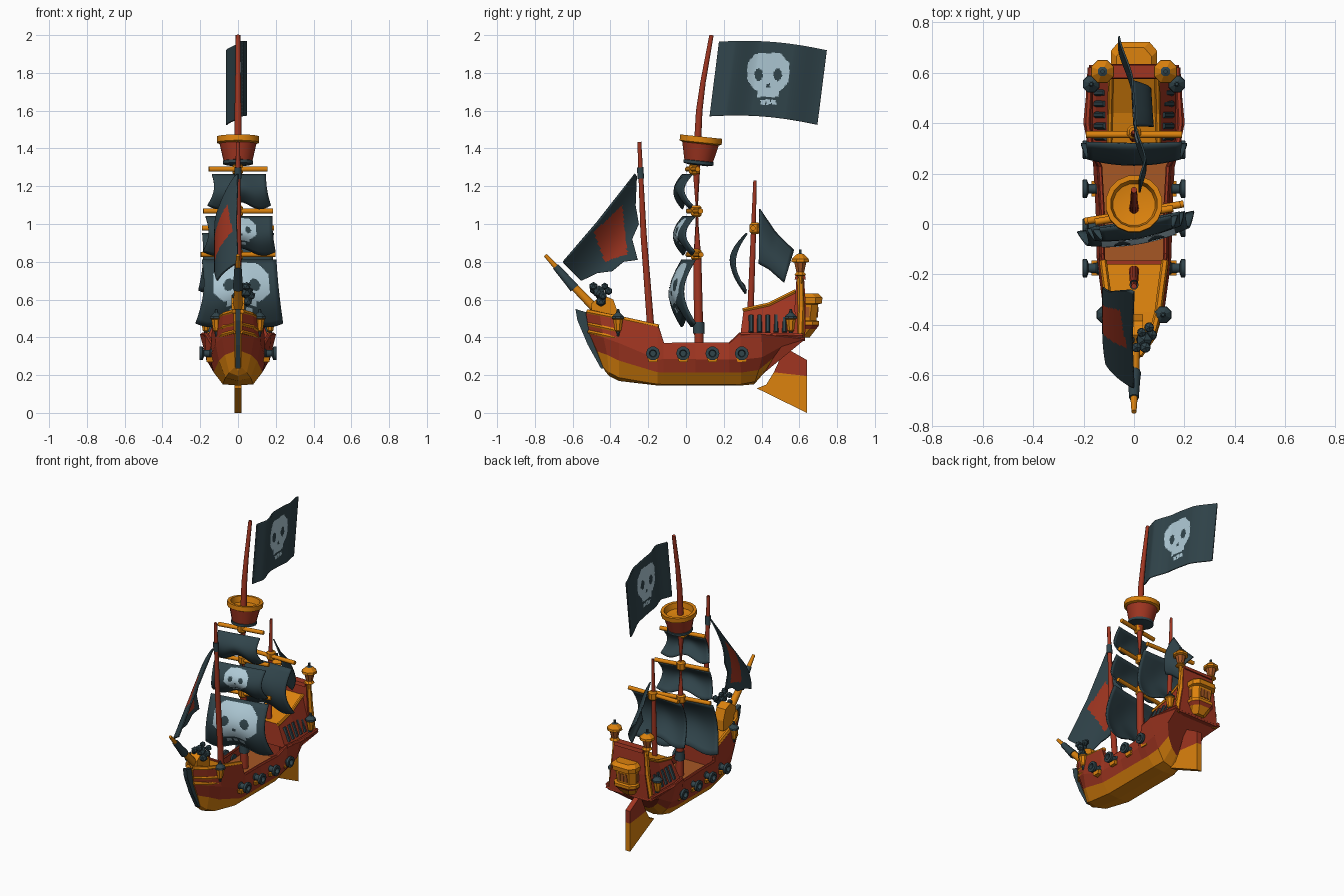
import bpy, bmesh, math
from mathutils import Vector, Matrix

if "Cube" in bpy.data.objects:
    bpy.data.objects.remove(bpy.data.objects["Cube"])

def mat(name, rgb):
    m = bpy.data.materials.new(name)
    m.diffuse_color = (*rgb, 1)
    m.use_nodes = True
    m.node_tree.nodes["Principled BSDF"].inputs["Base Color"].default_value = m.diffuse_color
    return m

OCHRE = mat("ochre wood", (0.72, 0.225, 0.004))
RED = mat("red wood", (0.35, 0.036, 0.015))
SLATE = mat("dark slate", (0.03, 0.058, 0.07))
PALE = mat("pale emblem", (0.42, 0.58, 0.66))
DECK = mat("deck brown", (0.38, 0.095, 0.018))

def make(name, bm, mats, smooth=False, thick=0, offset=0):
    bmesh.ops.recalc_face_normals(bm, faces=bm.faces)
    me = bpy.data.meshes.new(name)
    bm.to_mesh(me)
    bm.free()
    ob = bpy.data.objects.new(name, me)
    bpy.context.collection.objects.link(ob)
    for m in mats:
        me.materials.append(m)
    if smooth:
        bpy.context.view_layer.objects.active = ob
        ob.select_set(True)
        bpy.ops.object.shade_smooth_by_angle(angle=math.radians(40))
        ob.select_set(False)
    if thick:
        s = ob.modifiers.new("thickness", 'SOLIDIFY')
        s.thickness, s.offset = thick, offset
    return ob

def loft(name, rings, mats, closed=True, rule=None, **kw):
    bm = bmesh.new()
    vs = [[bm.verts.new(p) for p in r] for r in rings]
    n = len(rings[0])
    for a, b in zip(vs, vs[1:]):
        for i in range(n if closed else n - 1):
            j = (i + 1) % n
            f = bm.faces.new((a[i], a[j], b[j], b[i]))
            if rule:
                f.material_index = rule(i, f.calc_center_median())
    for r in (vs[0], vs[-1]):
        f = bm.faces.new(r)
        if rule:
            f.material_index = rule(-1, f.calc_center_median())
    return make(name, bm, mats, **kw)

def tube(name, pts, radii, m, n=10):
    pts = [Vector(p) for p in pts]
    rings = []
    for i, p in enumerate(pts):
        d = pts[min(i + 1, len(pts) - 1)] - pts[max(i - 1, 0)]
        q = d.to_track_quat('Z', 'Y')
        rings.append([p + q @ Vector((radii[i] * math.cos(t), radii[i] * math.sin(t), 0))
                      for t in (2 * math.pi * k / n for k in range(n))])
    return loft(name, rings, [m], smooth=n > 8)

def lathe(name, prof, loc, mats, n=8, rot=None, rule=None):
    M = Matrix.Translation(loc) @ (rot or Matrix())
    rings = [[M @ Vector((r * math.cos(t), r * math.sin(t), z))
              for t in (2 * math.pi * (k + .5) / n for k in range(n))] for r, z in prof]
    inv = M.inverted()
    rr = (lambda i, c: rule((inv @ c).z)) if rule else None
    return loft(name, rings, mats, rule=rr, smooth=n > 8)

def slab(name, yz, half, mats):
    return loft(name, [[(x, y, z) for y, z in yz] for x in (-half, half)], mats)

def section(*pts):  # half section (x, y, z) from keel up, mirrored to a full ring
    return [(-x, y, z) for x, y, z in pts[:0:-1]] + list(pts)

def sheet(name, f, nu, nv, mats, rule=None, keep=None, thick=0.008):
    bm = bmesh.new()
    g = [[bm.verts.new(f(i / nu, j / nv)) for j in range(nv + 1)] for i in range(nu + 1)]
    for i in range(nu):
        for j in range(nv):
            u, v = (i + .5) / nu, (j + .5) / nv
            if keep and not keep(u, v):
                continue
            fc = bm.faces.new((g[i][j], g[i + 1][j], g[i + 1][j + 1], g[i][j + 1]))
            if rule:
                fc.material_index = int(rule(u, v))
    return make(name, bm, mats, smooth=True, thick=thick)

def emblem(p, q):  # skull mask on a -1..1 square
    p = abs(p)
    head = (p / .97) ** 4 + ((q - .28) / .72) ** 4 < 1 and p + abs(q - .28) < 1.3
    jaw = p < .5 and -.66 < q < 0
    teeth = p < .36 and -.95 < q < -.76 and not .1 < p < .15
    eye = ((p - .44) / .19) ** 2 + ((q - .18) / .23) ** 2 < 1
    nose = p < .09 and -.3 < q < -.15
    return (head or jaw or teeth) and not eye and not nose

# hull: planked shell, ochre below the colour line
mid = lambda y, w, rail, rz: section((0, y, .157), (.075, y, .162), (.118, y, .22), (w, y, .285), (rail, y, rz))
hull = [section((0, -.42, .23), (.012, -.43, .25), (.014, -.46, .33), (.014, -.5, .42), (.02, -.52, .53)),
        section((0, -.4, .205), (.04, -.4, .22), (.06, -.41, .31), (.075, -.43, .40), (.07, -.45, .515)),
        section((0, -.35, .18), (.06, -.35, .195), (.09, -.35, .28), (.108, -.35, .37), (.098, -.35, .495)),
        mid(-.15, .135, .125, .455), mid(-.12, .137, .125, .362), mid(.05, .14, .125, .362),
        mid(.23, .15, .135, .365), mid(.29, .157, .165, .42),
        section((0, .355, .162), (.06, .36, .175), (.115, .38, .235), (.16, .4, .30), (.19, .4, .42)),
        section((0, .405, .22), (.05, .425, .25), (.1, .455, .30), (.14, .50, .36), (.175, .625, .40))]
loft("hull", hull, [RED, OCHRE], closed=False, rule=lambda i, c: int(2 <= i <= 5 or i == -1 and c.y < 0),
     thick=.012, offset=-1)

# decks and bulkhead
def deck(name, st, m):
    loft(name, [[(-x, y, z), (x, y, z), (x, y, z - .02), (-x, y, z - .02)] for x, y, z in st], [m])
deck("main_deck", [(.125, -.16, .31), (.128, .1, .31), (.135, .32, .31)], DECK)
deck("fore_deck", [(.014, -.49, .475), (.062, -.44, .46), (.09, -.35, .45), (.12, -.15, .42)], OCHRE)
slab("fore_bulkhead", [(-.16, .3), (-.145, .3), (-.145, .43), (-.16, .43)], .12, [RED])

# rails along hull edges
for s in (-1, 1):
    tube("fore_rail", [(s * .02, -.52, .535), (s * .07, -.45, .52), (s * .096, -.35, .5), (s * .123, -.145, .455)],
         [.015] * 4, OCHRE, 6)
    for dz in (.05, .09):
        tube("bow_wale", [(s * .018, -.515, .52 - dz), (s * .077, -.445, .505 - dz), (s * .103, -.36, .485 - dz)],
             [.011] * 3, OCHRE, 6)
    tube("mid_rail", [(s * .122, -.15, .45), (s * .125, -.12, .364), (s * .125, .05, .364), (s * .135, .23, .366),
                      (s * .168, .29, .42)], [.009] * 5, RED, 6)
    # quarterdeck ledge, railing bars and top trim
    tube("stern_ledge", [(s * .17, .29, .415), (s * .185, .4, .415), (s * .172, .62, .41)], [.012] * 3, RED, 6)
    for k in range(5):
        y = .345 + k * .044
        tube("rail_bar", [(s * .15, y, .425), (s * .112, y, .515)], [.014] * 2, SLATE, 6)
    tube("quarter_trim", [(s * .098, .3, .545), (s * .095, .44, .575), (s * .092, .58, .645)], [.011] * 3, OCHRE, 6)

# quarterdeck with inward sloping walls
quarter = [[(-.165, y0, .40), (.165, y0, .40), (.15, y0, .43), (w, y, z), (-w, y, z), (-.15, y0, .43)]
           for y0, y, z, w in ((.29, .305, .545, .095), (.44, .44, .575, .093), (.61, .58, .645, .09))]
loft("quarterdeck", quarter, [RED, OCHRE], rule=lambda i, c: int(i == 3))
slab("quarter_underside", [(.30, .30), (.30, .42), (.61, .42), (.50, .37), (.45, .31)], .11, [RED])

# stern wall, trimmed with ochre
loft("stern_wall", [[(-w, a, z), (w, a, z), (w, b, z), (-w, b, z)] for w, a, b, z in
                    ((.155, .58, .63, .38), (.13, .575, .635, .56), (.115, .585, .625, .715))], [RED])
slab("stern_cap", [(.575, .705), (.635, .705), (.63, .728), (.58, .728)], .11, [RED])
for s in (-1, 1):
    tube("stern_trim", [(s * .155, .605, .38), (s * .13, .61, .56), (s * .117, .605, .71)], [.018] * 3, OCHRE, 6)

# stern gallery with windows
gal = [(.40, .655, .05), (.445, .69, .07), (.465, .705, .085), (.485, .705, .085), (.49, .69, .075),
       (.575, .70, .08), (.58, .72, .09), (.61, .722, .092), (.632, .70, .07)]
loft("stern_gallery", [[(-w, .61, z), (-w, d - .035, z), (-w + .03, d, z), (w - .03, d, z), (w, d - .035, z), (w, .61, z)]
                       for z, d, w in gal], [OCHRE, RED], rule=lambda i, c: int(.445 < c.z < .465))
for x in (-.026, 0, .026):
    slab("gallery_window", [(.69, .505), (.6975, .505), (.7025, .56), (.69, .56)], .009, [DECK]).location.x = x
for s in (-1, 1):
    slab("side_window", [(.63, .505), (.655, .505), (.655, .56), (.63, .56)], .003, [DECK]).location.x = s * .078

# rudder
slab("rudder_lower", [(.375, .13), (.425, .15), (.465, .215), (.64, .195), (.64, 0)], .018, [OCHRE])
slab("rudder_upper", [(.465, .215), (.525, .345), (.64, .28), (.64, .195)], .018, [RED])

# dark cutwater and bowsprit
slab("cutwater", [(-.585, .55), (-.52, .53), (-.50, .44), (-.415, .235), (-.45, .235), (-.52, .36), (-.575, .49)],
     .014, [SLATE])
tube("bowsprit", [(0, -.42, .49), (0, -.6, .675), (0, -.745, .835)], [.026, .021, .01], OCHRE)
tube("bowsprit_sleeve", [(0, -.59, .66), (0, -.625, .70), (0, -.69, .775)], [.028, .024, .019], SLATE)
slab("bow_block", [(-.50, .53), (-.50, .58), (-.44, .625), (-.385, .60), (-.36, .53), (-.36, .46), (-.48, .46)], .035, [OCHRE])

# dark cluster ornament on the bow
bm = bmesh.new()
for x, y, z, r in ((.04, -.46, .64, .035), (.07, -.44, .62, .024), (.01, -.49, .65, .022), (.045, -.49, .67, .024),
                   (.06, -.41, .645, .022), (.03, -.43, .67, .02), (-.015, -.46, .62, .02), (.05, -.45, .59, .028)):
    bmesh.ops.create_icosphere(bm, subdivisions=1, radius=r, matrix=Matrix.Translation((x, y, z)))
make("bow_ornament", bm, [SLATE])

# cannons
for s in (-1, 1):
    R = Matrix.Rotation(s * math.pi / 2, 4, 'Y')
    for y in (-.175, -.015, .14, .295):
        lathe("cannon", [(.026, 0), (.026, .02), (.02, .025), (.018, .055), (.037, .062), (.037, .078),
                         (.02, .08), (.016, .06)], (s * .125, y, .315), [SLATE], 10, R)
        slab("cannon_bracket", [(y - .03, .296), (y - .022, .27), (y + .022, .27), (y + .03, .296)],
             .018, [OCHRE]).location.x = s * .15

# lanterns
big = [(.012, -.07), (.015, -.03), (.034, -.025), (.022, -.01), (.034, .04), (.05, .045), (.048, .06), (.02, .085), (.008, .09), (.008, .11)]
for s in (-1, 1):
    lathe("stern_lantern", big, (s * .125, .605, .755), [OCHRE, SLATE, DECK], 8, None,
          lambda z: 1 if z > .086 else 2 if -.01 < z < .039 else 0)
    tube("lantern_bracket", [(s * .09, .605, .69), (s * .125, .605, .69)], [.014] * 2, OCHRE, 6)
    for x, y in ((.115, -.36), (.17, .555)):
        lathe("side_lantern", [(.006, -.075), (.012, -.05), (.018, -.045), (.028, .015), (.036, .02), (.034, .03), (.012, .05), (.006, .07)],
              (s * x, y, .48), [SLATE, OCHRE], 8, None, lambda z: int(-.05 < z < .02))
        tube("lamp_arm", [(s * (x - .03), y, .425), (s * x, y, .41)], [.008] * 2, SLATE, 6)

# masts
tube("main_mast", [(0, .07, .3), (0, .06, .8), (0, .055, 1.3), (0, .07, 1.6), (0, .09, 1.75), (0, .135, 2.0)],
     [.026, .023, .021, .018, .015, .012], RED)
tube("fore_mast", [(0, -.185, .43), (0, -.225, .95), (0, -.247, 1.435)], [.02, .017, .011], RED)
tube("mizzen_mast", [(0, .34, .5), (0, .355, .9), (0, .365, 1.23)], [.018, .015, .009], RED)
tube("main_collar", [(0, .068, .42), (0, .068, .48)], [.033, .03], SLATE)
tube("fore_collar", [(0, -.239, 1.24), (0, -.243, 1.3)], [.018, .018], SLATE)

# crow's nest, slightly tilted
NEST, TILT = (0, .073, 1.39), Matrix.Rotation(math.radians(-6), 4, 'X')
lathe("nest_ring", [(.05, -.08), (.082, -.073), (.082, -.057), (.06, -.05)], NEST, [SLATE], 16, TILT)
lathe("nest_tub", [(.06, -.06), (.078, -.055), (.1, .04), (.092, .04), (.07, -.045)], NEST, [RED], 16, TILT)
lathe("nest_rim", [(.098, .035), (.114, .042), (.114, .073), (.094, .073), (.068, -.03), (.05, -.03)], NEST, [OCHRE], 16, TILT)
lathe("nest_floor", [(.05, -.04), (.05, -.025)], NEST, [SLATE], 16, TILT)

# square sails on yards, emblem as a thin plate on the front
def square_sail(name, y0, zt, zb, wt, wb, bulge, yard, rot, nu, mark=None):
    M = Matrix.Translation((0, y0, 0)) @ Matrix.Rotation(rot, 4, 'Z')
    def f(u, v, dy=0):
        a = 2 * u - 1
        w = wt + (wb - wt) * v - .015 * math.sin(math.pi * v)
        y = -.02 - bulge * math.sin(math.pi * (.05 + .88 * v)) * (1 - .25 * a * a) + dy
        return M @ Vector((a * w, y, zt + (zb - zt) * v + .02 * v * math.cos(math.pi * a * 1.5)))
    sheet(name, f, 16, 12, [SLATE])
    if mark:
        hw, zc, hh = mark
        sheet(name + "_emblem", lambda u, v: f(u, v, -.007), nu, nu, [PALE], thick=0,
              keep=lambda u, v: emblem((2 * u - 1) * wt / hw, (zt + (zb - zt) * v - zc) / hh))
    zy = zt + .028
    tube(name + "_yard", [M @ Vector((-yard, 0, zy)), M @ Vector((yard, 0, zy))], [.014] * 2, OCHRE)
    lathe(name + "_knot", [(.02, -.03), (.03, -.02), (.03, .02), (.02, .03)], M @ Vector((0, .01, zy)), [OCHRE])

T = math.radians(10)
square_sail("lower_sail", .045, .81, .475, .2, .235, .1, .2, T, 64, (.155, .655, .14))
square_sail("middle_sail", .045, 1.04, .855, .18, .195, .08, .187, T, 64, (.085, .95, .08))
square_sail("upper_sail", .035, 1.262, 1.10, .145, .17, .07, .157, T, 10)
square_sail("mizzen_sail", .355, .95, .65, .19, .21, .1, .19, 0, 10)

# triangular fore sail with red patch, and aft sail
def polyline(pts, t):
    k = min(int(t * (len(pts) - 1)), len(pts) - 2)
    return pts[k].lerp(pts[k + 1], t * (len(pts) - 1) - k)
V = lambda *c: [Vector(p) for p in c]
LUFF = V((-.27, 1.265), (-.47, 1.01), (-.65, .80))
LEECH = V((-.262, 1.255), (-.268, 1.1), (-.25, 1.0), (-.285, .92), (-.255, .81), (-.33, .80), (-.39, .75), (-.47, .74), (-.555, .70), (-.645, .79))
def jib_yz(u, v):
    return polyline(LUFF, u).lerp(polyline(LEECH, u), v)
def jib(u, v):
    p = jib_yz(u, v)
    d = abs((p.x + .27) * -.465 - (p.y - 1.265) * -.38) / .6
    return (-.122 * (1 - (1 - min(1, d / .2)) ** 2), p.x, p.y)
PATCH = V((-.49, .96), (-.34, 1.10), (-.31, .84), (-.43, .80))
def in_patch(u, v):
    p = jib_yz(u, v)
    return all((b - a).cross(p - a) < 0 for a, b in zip(PATCH, PATCH[1:] + PATCH[:1]))
sheet("fore_sail", jib, 54, 40, [SLATE, RED], in_patch)
A_TOP, A_LOW = V((.39, 1.08), (.47, .96), (.57, .86)), V((.385, .79), (.44, .76), (.52, .69))
def spanker(u, v):
    p = polyline(A_TOP, u).lerp(polyline(A_LOW, u), v)
    return (.075 * math.sin(2.2 * v) - .01 * u, p.x, p.y)
sheet("aft_sail", spanker, 12, 12, [SLATE])

# waving flag: sideways offset eased between a few key positions
WAVE = ((0, .022), (.15, .045), (.38, .006), (.7, -.006), (1.001, -.06))
def flag(u, v):
    for (a, xa), (b, xb) in zip(WAVE, WAVE[1:]):
        if a <= u < b:
            t = (u - a) / (b - a)
            x = xa + (xb - xa) * (.5 * t + .5 * t * t * (3 - 2 * t))
    return (x, .175 + .57 * u - .05 * v, 1.965 - .045 * u ** 2 - .395 * v + .01 * math.sin(math.pi * u))
def flag_mark(u, v):
    _, y, z = flag(u, v)
    return emblem((y - .435) / .115, (z - 1.765) / .14)
sheet("flag", flag, 96, 64, [SLATE, PALE], flag_mark)
